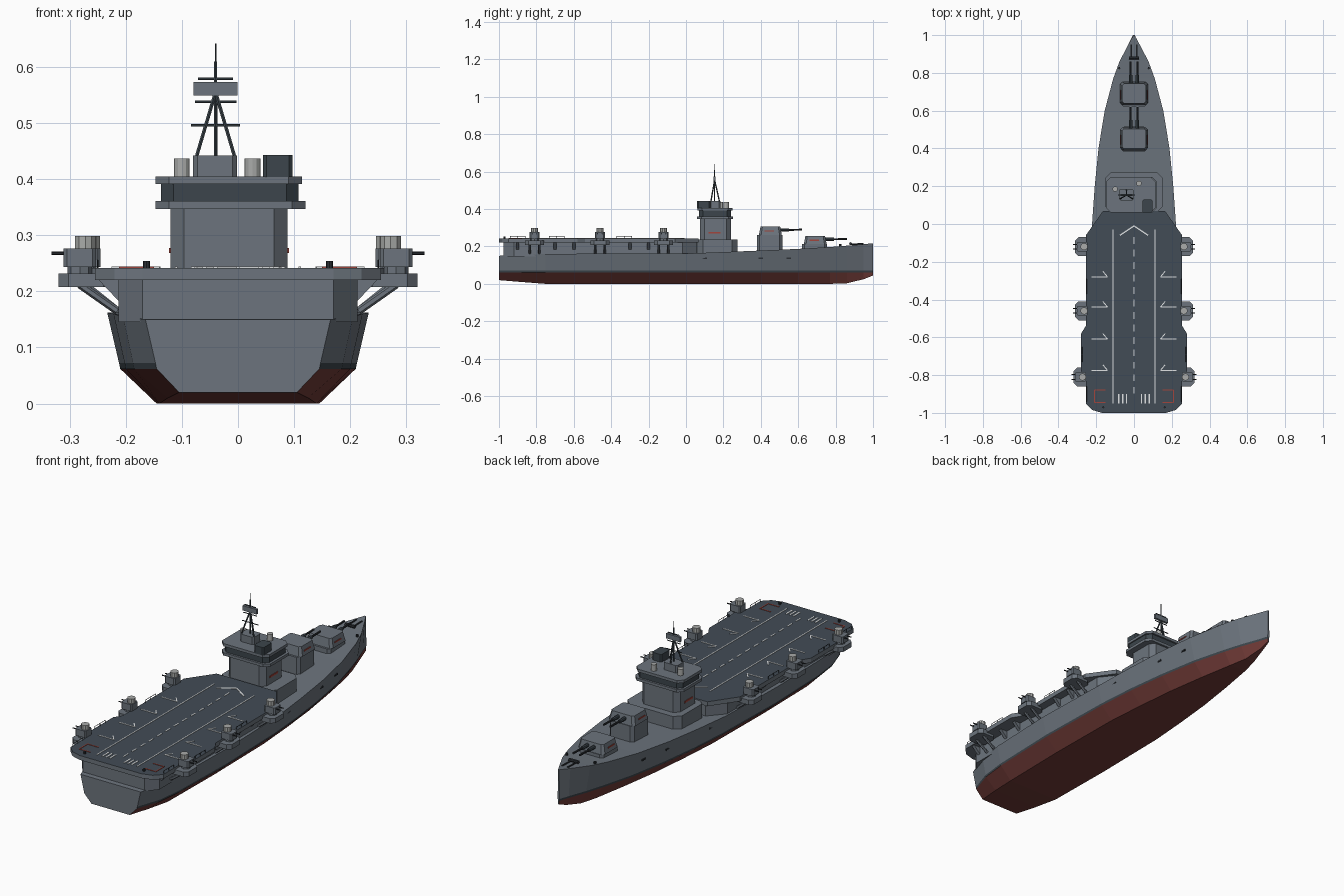
import bpy
import bmesh
from math import pi
from mathutils import Vector

old_cube = bpy.data.objects.get("Cube")
if old_cube:
    bpy.data.objects.remove(old_cube)


def material(name, red, green, blue):
    mat = bpy.data.materials.new(name)
    mat.use_nodes = True
    colour = (red, green, blue, 1)
    mat.diffuse_color = colour
    mat.node_tree.nodes["Principled BSDF"].inputs["Base Color"].default_value = colour
    return mat


hull_grey = material("hull grey", .15, .175, .205)
deck_slate = material("deck slate", .055, .072, .092)
bottom_red = material("bottom red", .17, .045, .04)
dark_metal = material("dark metal", .025, .03, .036)
window_dark = material("window dark", .045, .06, .072)
pale_grey = material("pale grey", .4, .41, .4)
marking_white = material("marking white", .75, .77, .78)
marking_red = material("marking red", .36, .06, .045)


def finish(bm, name, *mats):
    """Turn a finished bmesh into a named object."""
    bmesh.ops.recalc_face_normals(bm, faces=bm.faces)
    mesh = bpy.data.meshes.new(name)
    bm.to_mesh(mesh)
    bm.free()
    for mat in mats:
        mesh.materials.append(mat)
    obj = bpy.data.objects.new(name, mesh)
    bpy.context.collection.objects.link(obj)
    return obj


def loft(bm, rings):
    """Skin closed rings of equal length and cap both ends."""
    loops = [[bm.verts.new(p) for p in ring] for ring in rings]
    count = len(loops[0])
    for low, high in zip(loops, loops[1:]):
        for i in range(count):
            j = (i + 1) % count
            bm.faces.new((low[i], low[j], high[j], high[i]))
    bm.faces.new(loops[0])
    bm.faces.new(loops[-1])


def prism(bm, outline, bottom, top, taper=1):
    """Extrude a plan outline upward, with an optional narrower top."""
    cx = sum(p[0] for p in outline) / len(outline)
    cy = sum(p[1] for p in outline) / len(outline)
    upper = [(cx + (x - cx) * taper, cy + (y - cy) * taper, top) for x, y in outline]
    loft(bm, [[(x, y, bottom) for x, y in outline], upper])


def octagon(x0, x1, y0, y1, cut):
    """Rectangle with cut corners."""
    return [(x0 + cut, y0), (x1 - cut, y0), (x1, y0 + cut), (x1, y1 - cut),
            (x1 - cut, y1), (x0 + cut, y1), (x0, y1 - cut), (x0, y0 + cut)]


def box(bm, x0, x1, y0, y1, z0, z1):
    prism(bm, [(x0, y0), (x1, y0), (x1, y1), (x0, y1)], z0, z1)


def rod(bm, start, end, radius, sides=8):
    start, end = Vector(start), Vector(end)
    turn = (end - start).to_track_quat('Z', 'Y').to_matrix().to_4x4()
    turn.translation = (start + end) / 2
    bmesh.ops.create_cone(bm, cap_ends=True, segments=sides, radius1=radius,
                          radius2=radius, depth=(end - start).length, matrix=turn)


def mirrored(half):
    return half + [(-x, y) for x, y in reversed(half)]


# Hull: station y, deck half width, deck height, waterline and keel half widths, keel height
WATER, STRIPE = .062, .072
stations = [
    (-1, .165, .15, .145, .105, .02), (-.88, .205, .155, .185, .125, .01),
    (-.75, .222, .16, .2, .14, 0), (-.4, .233, .162, .21, .145, 0),
    (0, .222, .162, .2, .14, 0), (.2, .208, .17, .185, .125, 0),
    (.4, .188, .178, .16, .105, 0), (.6, .155, .187, .125, .075, 0),
    (.77, .11, .197, .08, .045, 0), (.86, .077, .204, .052, .025, .003),
    (.95, .03, .212, .019, .008, .025), (1, .003, .217, .003, .003, .045)]
bm = bmesh.new()
rings = []
for y, deck, height, water, keel, low in stations:
    half = [(keel, low), (water, WATER), (water + .002, STRIPE), (deck, height)]
    rings.append([(x, y, z) for x, z in mirrored(half)])
loft(bm, rings)
for face in bm.faces:
    mid = face.calc_center_median()
    if len(face.verts) == 4 and mid.z < WATER:
        face.material_index = 1
    elif len(face.verts) == 4 and mid.z < STRIPE:
        face.material_index = 2
finish(bm, "hull", hull_grey, bottom_red, window_dark)

# Hangar and flight deck
bm = bmesh.new()
prism(bm, mirrored([(.17, -.975), (.213, -.92), (.213, -.02), (.15, .06)]), .145, .222)
finish(bm, "hangar", hull_grey)
TOP = .242
bm = bmesh.new()
prism(bm, mirrored([(.17, -1), (.22, -.985), (.255, -.95), (.255, -.82), (.28, -.78),
                    (.28, -.58), (.255, -.54), (.255, -.06), (.165, .068)]), .22, TOP)
bm.normal_update()
for face in bm.faces:
    if face.calc_center_median().z > TOP - .001:
        face.material_index = 1
finish(bm, "flight_deck", hull_grey, deck_slate)


def stroke(bm, a, b, width=.005):
    """Thin painted line on the flight deck."""
    a, b = Vector(a), Vector(b)
    side = (b - a).orthogonal().normalized() * width / 2
    prism(bm, [a - side, b - side, b + side, a + side], TOP - .001, TOP + .002)


# Painted deck lines
white, red = bmesh.new(), bmesh.new()
for i in range(13):
    y = -.07 - i * .066
    stroke(white, (0, y), (0, y - .036), .006)
for s in (-1, 1):
    stroke(white, (s * .11, -.03), (s * .11, -.95))
    stroke(white, (0, -.01), (s * .075, -.06), .007)
    for x in (.04, .06, .08):
        stroke(white, (s * x, -.9), (s * x, -.95), .007)
    for y in (-.28, -.44, -.61, -.775):
        stroke(white, (s * .14, y), (s * .225, y))
        stroke(white, (s * .14, y), (s * .165, y + .03))
    corners = [(.15, -.88), (.21, -.88), (.21, -.945), (.15, -.945)]
    for a, b in zip(corners, corners[1:]):
        stroke(red, (s * a[0], a[1]), (s * b[0], b[1]))
finish(white, "deck_lines", marking_white)
finish(red, "deck_corner_marks", marking_red)

# Deck edge rails, bollards and under-deck brackets
rails, bollards, brackets = bmesh.new(), bmesh.new(), bmesh.new()
for s in (-1, 1):
    for y, x in ((-.9, .25), (-.69, .275), (-.33, .25)):
        rod(rails, (s * x, y - .04, .255), (s * x, y + .04, .255), .0015, 4)
        for end in (-.04, 0, .04):
            rod(rails, (s * x, y + end, TOP), (s * x, y + end, .256), .0015, 4)
    rod(bollards, (s * .163, -.97, TOP), (s * .163, -.97, .254), .006)
    rod(bollards, (s * .078, .825, .195), (s * .078, .825, .212), .006)
    for y in (-.9, -.7, -.6, -.3, -.2):
        loft(brackets, [[(s * .21, y + d, .18), (s * .25, y + d, .222),
                         (s * .21, y + d, .222)] for d in (-.008, .008)])
finish(rails, "deck_rails", dark_metal)
finish(bollards, "bollards", dark_metal)
finish(brackets, "deck_brackets", hull_grey)

# Side gun platforms with twin guns
platforms, mounts, hoods, barrels = (bmesh.new() for _ in range(4))
for s in (-1, 1):
    for y, x in ((-.12, .274), (-.46, .274), (-.81, .282)):
        plan = octagon(x - .06, x + .038, y - .05, y + .05, .018)
        prism(platforms, [(s * px, py) for px, py in plan], .208, .232)
        for d in (-.025, .025):
            rod(platforms, (s * .215, y + d, .165), (s * x, y + d, .212), .007, 6)
        rod(mounts, (s * x, y, .23), (s * x, y, .255), .022)
        prism(mounts, octagon(s * x - .029, s * x + .029, y - .026, y + .026, .006),
              .243, .276)
        rod(hoods, (s * (x - .01), y, .275), (s * (x - .01), y, .299), .019, 10)
        for d in (-.012, .012):
            rod(barrels, (s * x, y + d, .268), (s * (x + .05), y + d, .268), .003, 6)
finish(platforms, "gun_platforms", hull_grey)
finish(mounts, "side_gun_mounts", hull_grey)
finish(hoods, "side_gun_hoods", pale_grey)
finish(barrels, "side_gun_barrels", dark_metal)

# Island tower: base, shaft, bridge floor, windows, roof
for name, plan, low, high, mat in (
        ("island_base", octagon(-.15, .15, .06, .275, .03), .16, .236, hull_grey),
        ("island_tower", octagon(-.12, .088, .075, .24, .024), .235, .35, hull_grey),
        ("bridge_floor", octagon(-.147, .12, .06, .25, .024), .347, .361, hull_grey),
        ("bridge_windows", octagon(-.137, .108, .07, .24, .022), .36, .392, window_dark),
        ("bridge_roof", octagon(-.147, .114, .062, .248, .024), .391, .405, hull_grey),
        ("mast_house", octagon(-.08, -.002, .125, .185, .008), .404, .442, hull_grey),
        ("director_box", octagon(.045, .097, .06, .13, .006), .404, .443, window_dark)):
    bm = bmesh.new()
    prism(bm, plan, low, high)
    finish(bm, name, mat)
bm = bmesh.new()
for x, y in ((-.1, .185), (.026, .215)):
    rod(bm, (x, y, .404), (x, y, .437), .014, 12)
finish(bm, "roof_drums", pale_grey)
bm = bmesh.new()
for x0, x1 in ((-.123, -.119), (.087, .091)):
    box(bm, x0, x1, .12, .185, .268, .277)
finish(bm, "tower_stripes", marking_red)

# Tripod mast with yards and radar
MX, MY = -.04, .153
bm = bmesh.new()
for dx, dy in ((-.034, -.02), (.034, -.02), (0, .026)):
    rod(bm, (MX + dx, MY + dy, .44), (MX, MY, .555), .0035, 6)
rod(bm, (MX, MY, .44), (MX, MY, .61), .003, 6)
rod(bm, (MX, MY, .6), (MX, MY, .642), .0015, 6)
for z, reach in ((.496, .044), (.538, .037), (.579, .031)):
    rod(bm, (MX - reach, MY, z), (MX + reach, MY, z), .0025, 6)
finish(bm, "mast", window_dark)
bm = bmesh.new()
box(bm, MX - .039, MX + .039, MY - .006, MY + .006, .549, .573)
finish(bm, "radar_panel", hull_grey)

# Forward twin turrets
for name, y, low, floor in (("rear_turret", .45, .17, .262), ("bow_turret", .69, .185, .212)):
    bm = bmesh.new()
    prism(bm, octagon(-.068, .068, y - .07, y + .065, .014), low, floor)
    finish(bm, name + "_barbette", hull_grey)
    bm = bmesh.new()
    prism(bm, octagon(-.073, .073, y - .06, y + .062, .012), floor, floor + .045, .86)
    finish(bm, name, hull_grey)
    sleeve, barrel, stripe = bmesh.new(), bmesh.new(), bmesh.new()
    z = floor + .026
    for x in (-.018, .018):
        rod(sleeve, (x, y + .04, z), (x, y + .1, z), .009)
        rod(barrel, (x, y + .09, z), (x, y + .17, z + .002), .005)
        s = 1 if x > 0 else -1
        box(stripe, s * .066, s * .071, y - .03, y + .02, z - .008, z - .002)
    finish(sleeve, name + "_sleeves", window_dark)
    finish(barrel, name + "_barrels", dark_metal)
    finish(stripe, name + "_stripes", marking_red)

# Bow windlass and hull ports
bm = bmesh.new()
rod(bm, (-.026, .88, .215), (.026, .88, .215), .008)
for x in (-.015, .015):
    rod(bm, (x, .88, .212), (x, .95, .214), .004, 6)
finish(bm, "windlass", dark_metal)
bm = bmesh.new()
for s in (-1, 1):
    for y, x in ((.1, .206), (.25, .19), (.4, .177), (.55, .153)):
        box(bm, s * (x - .008), s * (x + .003), y - .012, y + .012, .134, .142)
finish(bm, "hull_ports", dark_metal)
